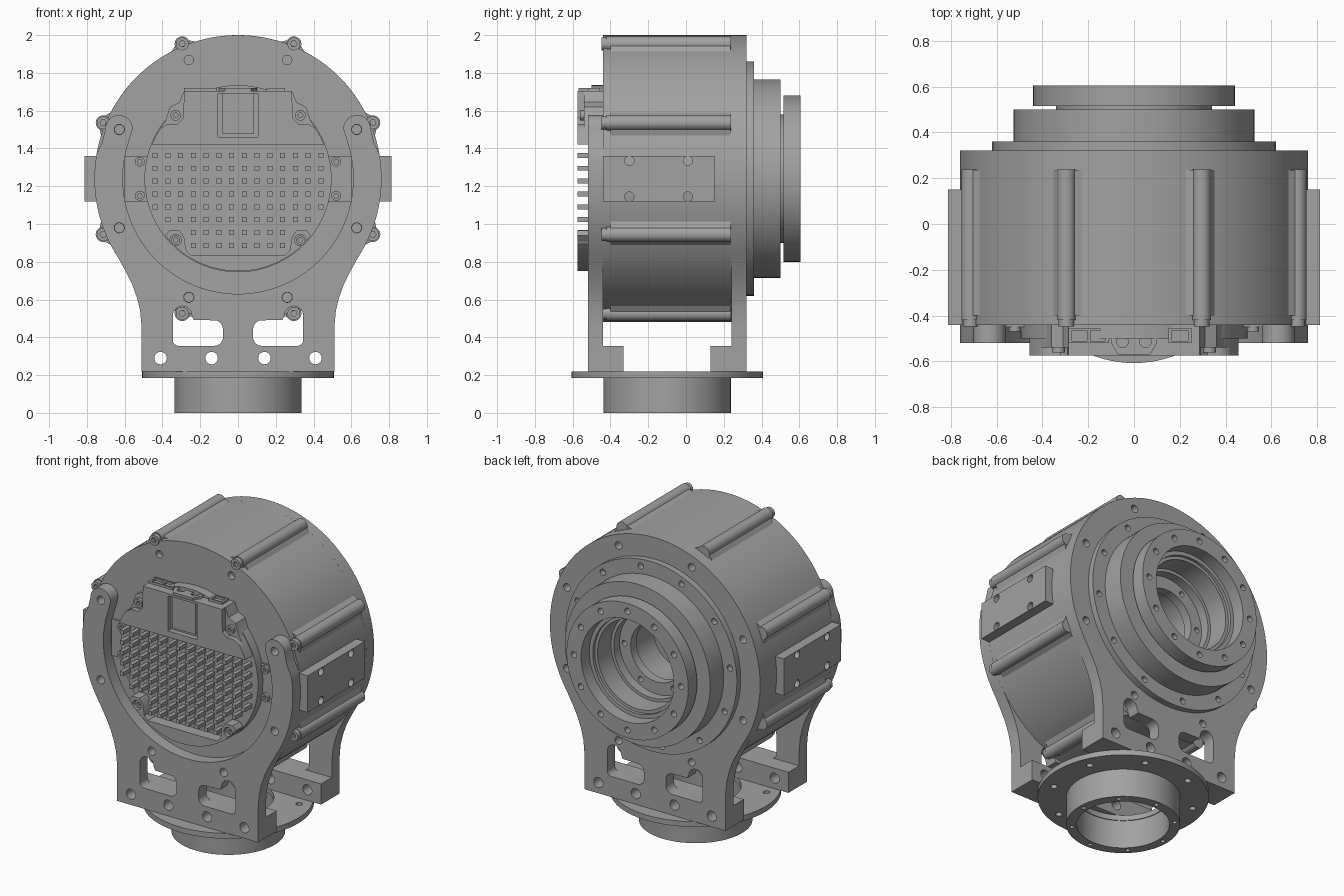
import bpy, bmesh
from math import sin, cos, pi, radians, hypot

cube = bpy.data.objects.get("Cube")
if cube:
    bpy.data.objects.remove(cube)

CZ = 1.24       # height of the motor axis
BASE_Y = -0.10  # centre of the round base
R = 0.76        # housing radius

metal = bpy.data.materials.new("satin grey metal")
metal.use_nodes = True
GREY = (0.36, 0.36, 0.36, 1)
metal.diffuse_color = GREY
metal.node_tree.nodes["Principled BSDF"].inputs["Base Color"].default_value = GREY

AXES = {"x": lambda u, v, w: (w, u, v),
        "y": lambda u, v, w: (u, w, v),
        "z": lambda u, v, w: (u, v, w)}
parts = []


def arc(cu, cv, r, a0, a1, n):
    return [(cu + r * cos(radians(a0 + (a1 - a0) * i / n)),
             cv + r * sin(radians(a0 + (a1 - a0) * i / n))) for i in range(n + 1)]


def circle(cu, cv, r, n=96):
    return arc(cu, cv, r, 0, 360, n)[:-1]


def rect(u0, u1, v0, v1):
    return [(u0, v0), (u1, v0), (u1, v1), (u0, v1)]


def mirror(half):
    """Close a right-hand half outline with its mirror image."""
    return half + [(-u, v) for u, v in reversed(half) if abs(u) > 1e-5]


def ring_of_holes(cu, cv, r, n, size, start=0.0):
    return [circle(cu + r * cos(start + 2 * pi * i / n),
                   cv + r * sin(start + 2 * pi * i / n), size, 16) for i in range(n)]


def plate(name, loops, w0, w1, axis="y"):
    """Extrude an outline (first loop) with holes (other loops) from w0 to w1."""
    curve = bpy.data.curves.new(name, "CURVE")
    curve.dimensions = "2D"
    curve.fill_mode = "BOTH"
    curve.extrude = abs(w1 - w0) / 2
    for loop in loops:
        spline = curve.splines.new("POLY")
        spline.points.add(len(loop) - 1)
        for p, (u, v) in zip(spline.points, loop):
            p.co = (u, v, 0, 1)
        spline.use_cyclic_u = True
    temp = bpy.data.objects.new(name + "_outline", curve)
    bpy.context.collection.objects.link(temp)
    graph = bpy.context.evaluated_depsgraph_get()
    mesh = bpy.data.meshes.new_from_object(temp.evaluated_get(graph))
    bpy.data.objects.remove(temp)
    bm = bmesh.new()
    bm.from_mesh(mesh)
    mid = (w0 + w1) / 2
    for vert in bm.verts:
        vert.co = AXES[axis](vert.co.x, vert.co.y, vert.co.z + mid)
    bmesh.ops.remove_doubles(bm, verts=bm.verts, dist=1e-5)
    bmesh.ops.recalc_face_normals(bm, faces=bm.faces)
    bm.to_mesh(mesh)
    bm.free()
    mesh.name = name
    mesh.materials.clear()
    mesh.materials.append(metal)
    obj = bpy.data.objects.new(name, mesh)
    bpy.context.collection.objects.link(obj)
    parts.append(obj)
    return obj


def screw(name, x, z, r, y0, y1):
    plate(name, [circle(x, z, r, 24), circle(x, z, r * 0.5, 6)], y0, y1)


EIGHTH = pi / 8

# Housing drum and front cap
plate("housing_drum", [circle(0, CZ, R), circle(0, CZ, 0.2)], -0.40, 0.24)
plate("front_cap", [circle(0, CZ, R)] + ring_of_holes(0, CZ, 0.68, 8, 0.025, EIGHTH), -0.44, -0.40)

# Eight bolt ribs around the drum
for i in range(8):
    a = EIGHTH + i * pi / 4
    place = lambda r, t: (r * cos(a) - t * sin(a), CZ + r * sin(a) + t * cos(a))
    x, z = place(0.772, 0)
    plate("rib_fillet", [[place(0.74, -0.09), place(0.78, -0.035),
                          place(0.78, 0.035), place(0.74, 0.09)]], -0.40, 0.235)
    plate("rib", [circle(x, z, 0.04, 32)], -0.42, 0.238)
    screw("rib_screw", x, z, 0.034, -0.448, -0.41)

# Shared leg features: side flare, windows and bolt holes
flare = [(0, 0.22), (0.51, 0.22), (0.51, 0.45), (0.518, 0.54), (0.535, 0.61),
         (0.56, 0.68), (0.595, 0.75)]
window = ([(0.08, 0.40)] + arc(0.125, 0.40, 0.045, 190, 270, 5)
          + arc(0.315, 0.385, 0.03, 270, 360, 4)
          + arc(0.295, 0.515, 0.05, 0, 180, 10)
          + [(0.235, 0.492)] + arc(0.125, 0.445, 0.045, 90, 180, 5))
windows = [window, [(-x, z) for x, z in window]]
foot_holes = [circle(x, 0.29, 0.033, 24) for x in (-0.41, -0.14, 0.14, 0.41)]

# Front yoke with two raised arms
yoke = (flare + arc(0, CZ, R, -33, 10, 24) + [(0.72, 1.43)]
        + arc(0.63, 1.505, 0.072, 0, 180, 16) + arc(0, CZ, 0.61, 18, -90, 48))
yoke = yoke[1:]
yoke_holes = [h for i, h in enumerate(ring_of_holes(0, CZ, 0.68, 8, 0.027, EIGHTH)) if i not in (1, 2)]
plate("front_yoke", [mirror(yoke)] + windows + foot_holes + yoke_holes, -0.52, -0.44)

# Back plate and stepped output flanges
back = flare + arc(0, CZ, R, -33, 90, 56)
plate("back_plate", [mirror(back), circle(0, CZ, 0.27)] + windows + foot_holes
      + ring_of_holes(0, CZ, 0.69, 8, 0.025, EIGHTH), 0.24, 0.32)
plate("bearing_step", [circle(0, CZ, 0.62), circle(0, CZ, 0.27)]
      + ring_of_holes(0, CZ, 0.575, 12, 0.02, EIGHTH), 0.32, 0.36)
plate("bearing_ring", [circle(0, CZ, 0.525), circle(0, CZ, 0.29)], 0.36, 0.50)
plate("output_neck", [circle(0, CZ, 0.34), circle(0, CZ, 0.31)], 0.50, 0.52)
plate("output_ring", [circle(0, CZ, 0.44), circle(0, CZ, 0.335)]
      + ring_of_holes(0, CZ, 0.388, 12, 0.02), 0.515, 0.605)
plate("bore_floor", [circle(0, CZ, 0.275), circle(0, CZ, 0.19)]
      + ring_of_holes(0, CZ, 0.235, 6, 0.018), 0.24, 0.30)
plate("inner_sleeve", [circle(0, CZ, 0.2), circle(0, CZ, 0.13)], -0.40, 0.05)

# Feet joining the plates to the base
for name, y0, y1 in (("front_foot", -0.44, -0.33), ("back_foot", 0.13, 0.24)):
    plate(name, [rect(-0.51, 0.51, 0.22, 0.355)] + foot_holes, y0, y1)

# Round base: flange and hollow spigot
plate("base_flange", [circle(0, BASE_Y, 0.507), circle(0, BASE_Y, 0.27)]
      + ring_of_holes(0, BASE_Y, 0.43, 8, 0.02, EIGHTH), 0.185, 0.22, "z")
plate("base_tube", [circle(0, BASE_Y, 0.337), circle(0, BASE_Y, 0.275)], 0.03, 0.185, "z")
plate("base_tube_end", [circle(0, BASE_Y, 0.337), circle(0, BASE_Y, 0.275)]
      + ring_of_holes(0, BASE_Y, 0.306, 8, 0.014), 0, 0.03, "z")

# Side blocks and front pads, left and right
for side in (-1, 1):
    holes = [circle(y, z, 0.025, 16) for y in (-0.30, 0.01) for z in (1.145, 1.335)]
    plate("side_block", [rect(-0.44, 0.15, 1.12, 1.36)] + holes, side * 0.70, side * 0.812, "x")
    plate("front_pad", [rect(*sorted((side * 0.46, side * 0.60)), 1.12, 1.36)], -0.45, -0.44)
    for z in (1.15, 1.33):
        screw("pad_screw", side * 0.52, z, 0.026, -0.47, -0.45)
    screw("hood_screw", side * 0.33, 1.575, 0.028, -0.56, -0.54)
    screw("lip_screw", side * 0.33, 0.915, 0.024, -0.56, -0.50)

# Electronics cover: round floor, connector hood and lower lip
plate("cover_floor", [circle(0, CZ, 0.495)], -0.50, -0.44)
shoulder = [(0, 1.42)] + arc(0, CZ, 0.49, 21.5, 38, 8)
plate("hood_base", [mirror(shoulder + [(0.36, 1.62), (0.31, 1.645), (0.285, 1.705), (0, 1.705)])],
      -0.54, -0.44)
slot = rect(-0.105, 0.105, 1.46, 1.69)
plate("hood_face", [mirror([(0, 1.42)] + arc(0, CZ, 0.49, 21.5, 33, 6)
                           + [(0.37, 1.53), (0.32, 1.53), (0.29, 1.56), (0.285, 1.705), (0, 1.705)]),
                    slot], -0.575, -0.54)
plate("hood_latch", [rect(-0.085, 0.085, 1.48, 1.69)], -0.56, -0.54)
lip = ([(0, 0.835), (0.25, 0.835), (0.275, 0.86), (0.285, 0.93), (0.31, 0.965), (0.365, 0.965)]
       + arc(0, CZ, 0.49, -38, -90, 24))
plate("lower_lip", [mirror(lip)] + [circle(x, 0.915, 0.03, 20) for x in (-0.33, 0.33)], -0.575, -0.50)

# Connector sockets on top of the hood
plate("data_sockets", [rect(-0.285, -0.11, -0.52, -0.455), rect(-0.27, -0.205, -0.51, -0.465),
                       rect(-0.19, -0.125, -0.51, -0.465)], 1.70, 1.72, "z")
plate("power_socket", [[(-0.1, -0.52), (-0.07, -0.57), (0.07, -0.57), (0.1, -0.52), (0.1, -0.46), (-0.1, -0.46)],
                       circle(-0.05, -0.515, 0.025, 20), circle(0.05, -0.515, 0.025, 20)], 1.70, 1.72, "z")
plate("aux_socket", [rect(0.15, 0.25, -0.52, -0.455), rect(0.165, 0.235, -0.51, -0.465)], 1.70, 1.72, "z")

# Heat sink pins
for row in range(8):
    z = 1.363 - row * 0.068
    for col in range(14):
        x = (col - 6.5) * 0.0675
        if hypot(x, z - CZ) < 0.475 and not (abs(x) > 0.26 and z < 0.97):
            plate("heat_sink_pin", [rect(x - 0.013, x + 0.013, z - 0.013, z + 0.013)], -0.575, -0.50)

# Smooth the round walls, keep the edges crisp
bpy.ops.object.select_all(action="DESELECT")
for obj in parts:
    obj.select_set(True)
bpy.context.view_layer.objects.active = parts[0]
bpy.ops.object.shade_smooth_by_angle(angle=radians(30))
